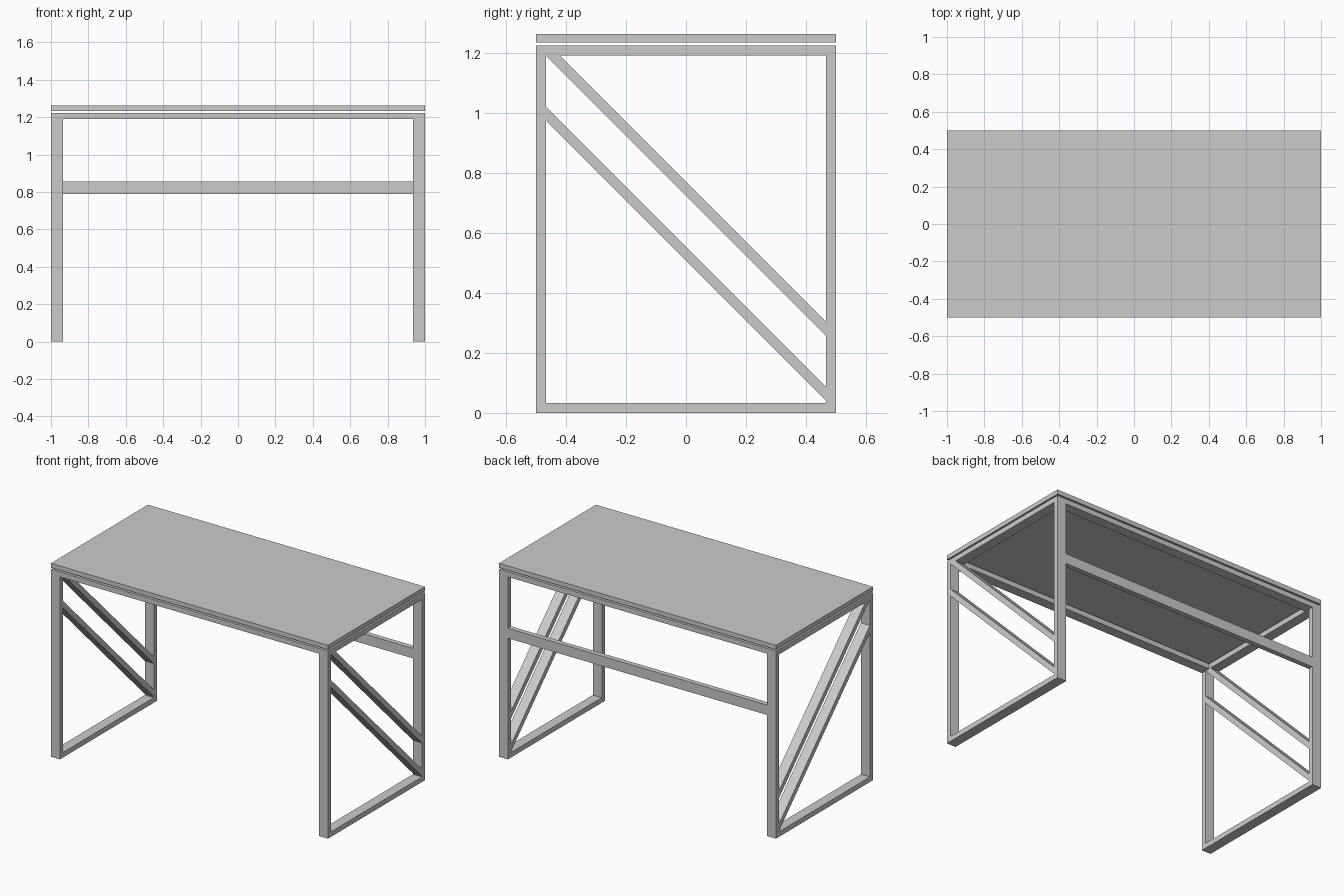
import bpy, bmesh

if "Cube" in bpy.data.objects:
    bpy.data.objects.remove(bpy.data.objects["Cube"])

W, D = 1.0, 0.5            # half width, half depth
T, B = 0.033, 0.065        # tube section: thin side, broad side
Z1, Z2 = 1.19, 1.223       # underside and top of the upper frame


def prism(name, profile, x0, x1, mirror=False):
    """Extrude a (y, z) profile from x0 to x1, optionally mirrored across x."""
    bm = bmesh.new()
    face = bm.faces.new([bm.verts.new((x0, y, z)) for y, z in profile])
    ext = bmesh.ops.extrude_face_region(bm, geom=[face])["geom"]
    verts = [v for v in ext if isinstance(v, bmesh.types.BMVert)]
    bmesh.ops.translate(bm, verts=verts, vec=(x1 - x0, 0, 0))
    bmesh.ops.recalc_face_normals(bm, faces=bm.faces)
    mesh = bpy.data.meshes.new(name)
    bm.to_mesh(mesh)
    bm.free()
    ob = bpy.data.objects.new(name, mesh)
    bpy.context.collection.objects.link(ob)
    if mirror:
        mod = ob.modifiers.new("Mirror", 'MIRROR')
        mod.use_axis = (True, False, False)
        mod.use_mirror_merge = False
    return ob


def box(name, x, y, z, mirror=False):
    return prism(name, [(y[0], z[0]), (y[1], z[0]), (y[1], z[1]), (y[0], z[1])],
                 x[0], x[1], mirror)


side = (W - B, W)
inner = D - T

# Table top, floating just above the frame
box("table_top", (-W, W), (-D, D), (1.233, 1.262))

# Upper frame: tubes lying flat
box("top_rail_front", (-W, W), (-D, -D + B), (Z1, Z2))
box("top_rail_back", (-W, W), (D - B, D), (Z1, Z2))
box("top_rail_side", side, (-D + B, D - B), (Z1, Z2), True)

# Legs and floor rails
box("front_leg", side, (-D, -inner), (0, Z1), True)
box("back_leg", side, (inner, D), (0, Z1), True)
box("floor_rail", side, (-inner, inner), (0, T), True)

# Back crossbar
box("back_crossbar", (-W + B, W - B), (inner, D), (0.79, 0.855))

# Diagonal braces at 45 degrees, ends cut flush with the frame
h = T * 2 ** 0.5
prism("upper_brace", [(-inner, Z1), (-inner + h, Z1),
                      (inner, Z1 - 2 * inner + h), (inner, Z1 - 2 * inner)], *side, True)
prism("lower_brace", [(-inner, 0.974), (-inner, 0.974 + h),
                      (inner, 0.04 + h), (inner, 0.04)], *side, True)
